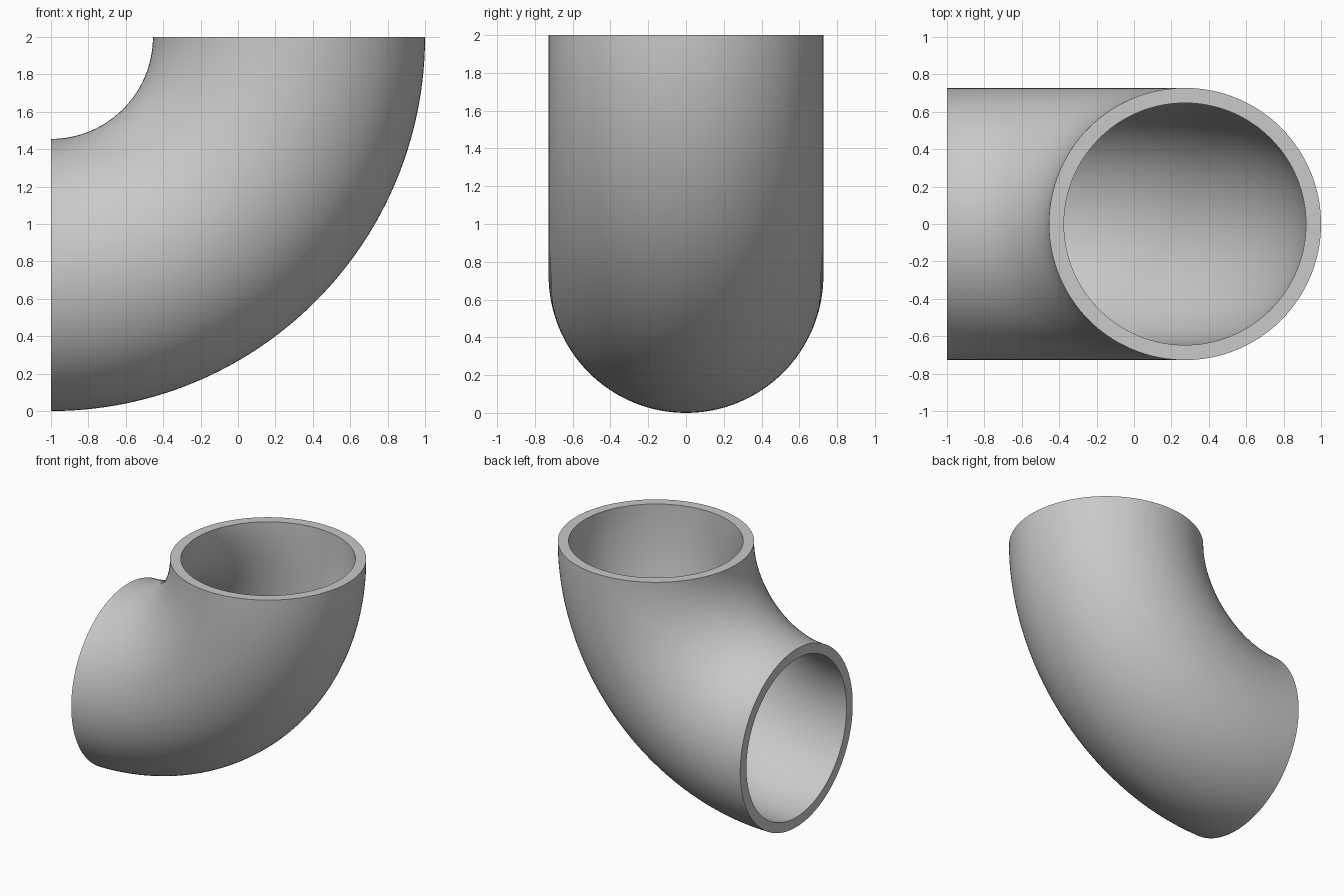
import bpy
import bmesh
from math import pi, tau, cos, sin

cube = bpy.data.objects.get("Cube")
if cube:
    bpy.data.objects.remove(cube, do_unlink=True)

OUTER = 0.7275          # outer pipe radius
BORE = 0.647            # inner pipe radius
BEND = 1.2725           # radius of the pipe's centre line
PIVOT_X, PIVOT_Z = -1, 2
SIDES, STEPS = 128, 64

# Plain grey material
grey = bpy.data.materials.new("pipe_grey")
grey.use_nodes = True
colour = (0.585, 0.585, 0.585, 1)
grey.diffuse_color = colour
grey.node_tree.nodes["Principled BSDF"].inputs["Base Color"].default_value = colour

bm = bmesh.new()


def ring(radius, step):
    """Circle of vertices around the bent centre line."""
    turn = pi / 2 * step / STEPS
    verts = []
    for i in range(SIDES):
        a = tau * i / SIDES
        reach = BEND + radius * cos(a)
        verts.append(bm.verts.new((PIVOT_X + reach * cos(turn),
                                   radius * sin(a),
                                   PIVOT_Z - reach * sin(turn))))
    return verts


# Outer wall down the bend, bore back up; joining the loop closes both rims
rings = [ring(OUTER, s) for s in range(STEPS + 1)]
rings += [ring(BORE, s) for s in reversed(range(STEPS + 1))]
for k, current in enumerate(rings):
    previous = rings[k - 1]
    for i in range(SIDES):
        bm.faces.new((previous[i - 1], previous[i], current[i], current[i - 1]))
bmesh.ops.recalc_face_normals(bm, faces=bm.faces)

mesh = bpy.data.meshes.new("pipe_elbow")
bm.to_mesh(mesh)
bm.free()
mesh.materials.append(grey)
elbow = bpy.data.objects.new("pipe_elbow", mesh)
bpy.context.collection.objects.link(elbow)

# Smooth walls with crisp rims
bpy.ops.object.select_all(action="DESELECT")
elbow.select_set(True)
bpy.context.view_layer.objects.active = elbow
bpy.ops.object.shade_smooth_by_angle(angle=pi / 6)
